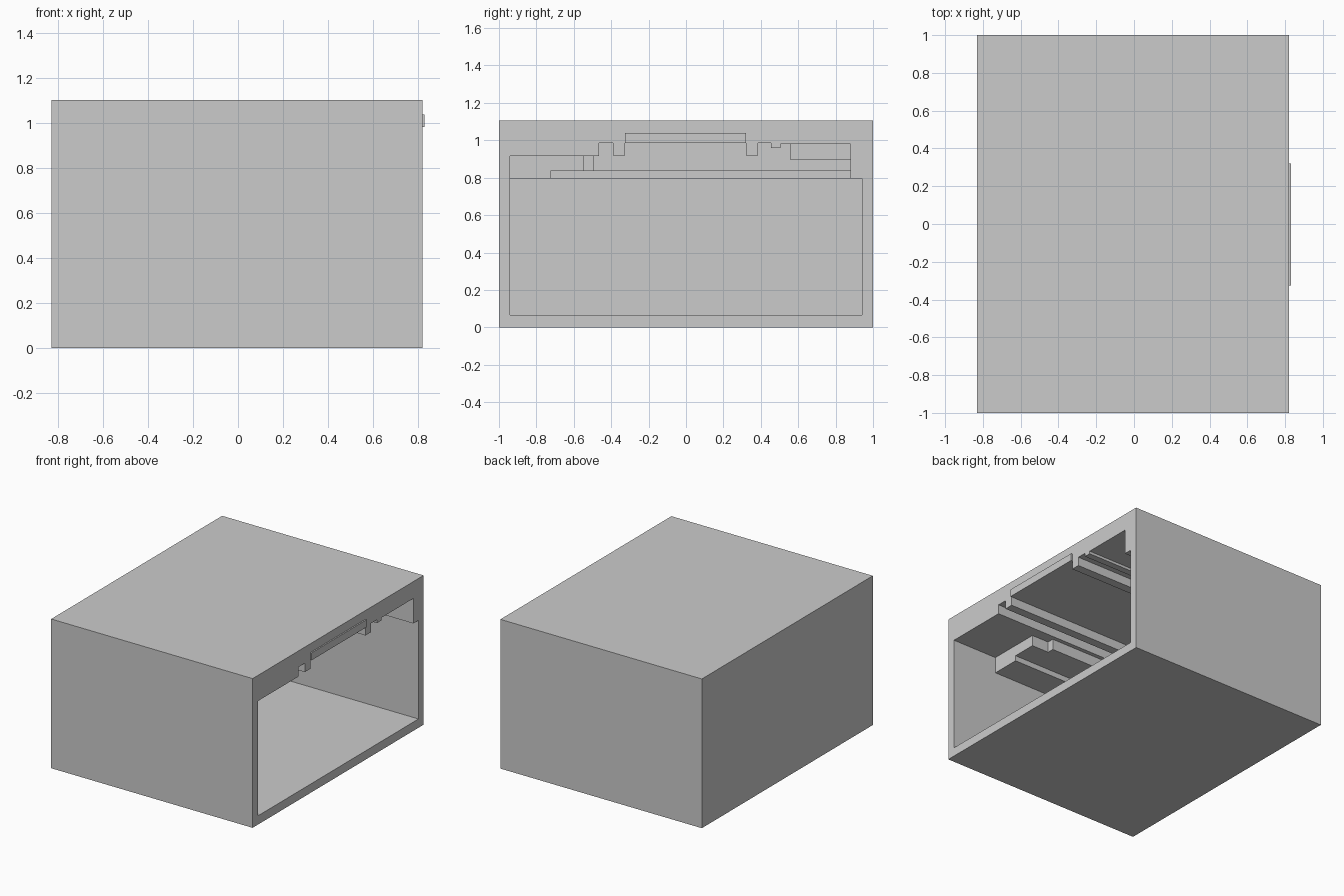
import bpy, bmesh

if "Cube" in bpy.data.objects:
    bpy.data.objects.remove(bpy.data.objects["Cube"])

OPEN_X = 0.82


def prism(name, profile, x0, x1):
    """Extrude a (y, z) profile along x."""
    bm = bmesh.new()
    face = bm.faces.new([bm.verts.new((x0, y, z)) for y, z in profile])
    ext = bmesh.ops.extrude_face_region(bm, geom=[face])["geom"]
    verts = [v for v in ext if isinstance(v, bmesh.types.BMVert)]
    bmesh.ops.translate(bm, verts=verts, vec=(x1 - x0, 0, 0))
    bmesh.ops.recalc_face_normals(bm, faces=bm.faces)
    mesh = bpy.data.meshes.new(name)
    bm.to_mesh(mesh)
    bm.free()
    obj = bpy.data.objects.new(name, mesh)
    bpy.context.collection.objects.link(obj)
    return obj


def rect(y0, y1, z0, z1):
    return [(y0, z0), (y1, z0), (y1, z1), (y0, z1)]


def carve(body, profile, depth):
    """Cut a profile into the open end, to the given depth."""
    cutter = prism("cavity_cutter", profile, OPEN_X + 0.1, OPEN_X - depth)
    cutter.hide_render = True
    mod = body.modifiers.new("cavity", "BOOLEAN")
    mod.operation = "DIFFERENCE"
    mod.solver = "EXACT"
    mod.object = cutter
    bpy.context.view_layer.objects.active = body
    bpy.ops.object.modifier_apply(modifier=mod.name)
    bpy.data.objects.remove(cutter, do_unlink=True)


# Outer box
housing = prism("housing", rect(-1, 1, 0, 1.105), -0.83, OPEN_X)

# Main chamber
carve(housing, rect(-0.94, 0.94, 0.065, 0.795), 1.59)

# Shallow recesses in the ceiling
carve(housing, rect(-0.725, 0.88, 0.5, 0.835), 1.4)
carve(housing, rect(-0.94, -0.48, 0.5, 0.915), 0.37)
carve(housing, rect(-0.545, -0.48, 0.5, 0.915), 0.51)
carve(housing, rect(0.53, 0.88, 0.5, 0.98), 0.5)

# Long ceiling rails and grooves
rails = [
    (-0.495, 0.5), (-0.495, 0.915), (-0.465, 0.915), (-0.465, 0.985),
    (-0.39, 0.985), (-0.39, 0.92), (-0.325, 0.92), (-0.325, 0.985),
    (0.32, 0.985), (0.32, 0.92), (0.385, 0.92), (0.385, 0.985),
    (0.455, 0.985), (0.455, 0.96), (0.505, 0.96), (0.505, 0.98),
    (0.56, 0.98), (0.56, 0.895), (0.88, 0.895), (0.88, 0.5),
]
carve(housing, rails, 1.25)

# Thin trim above the opening
prism("opening_trim", rect(-0.325, 0.32, 0.985, 1.04), OPEN_X, 0.83)
